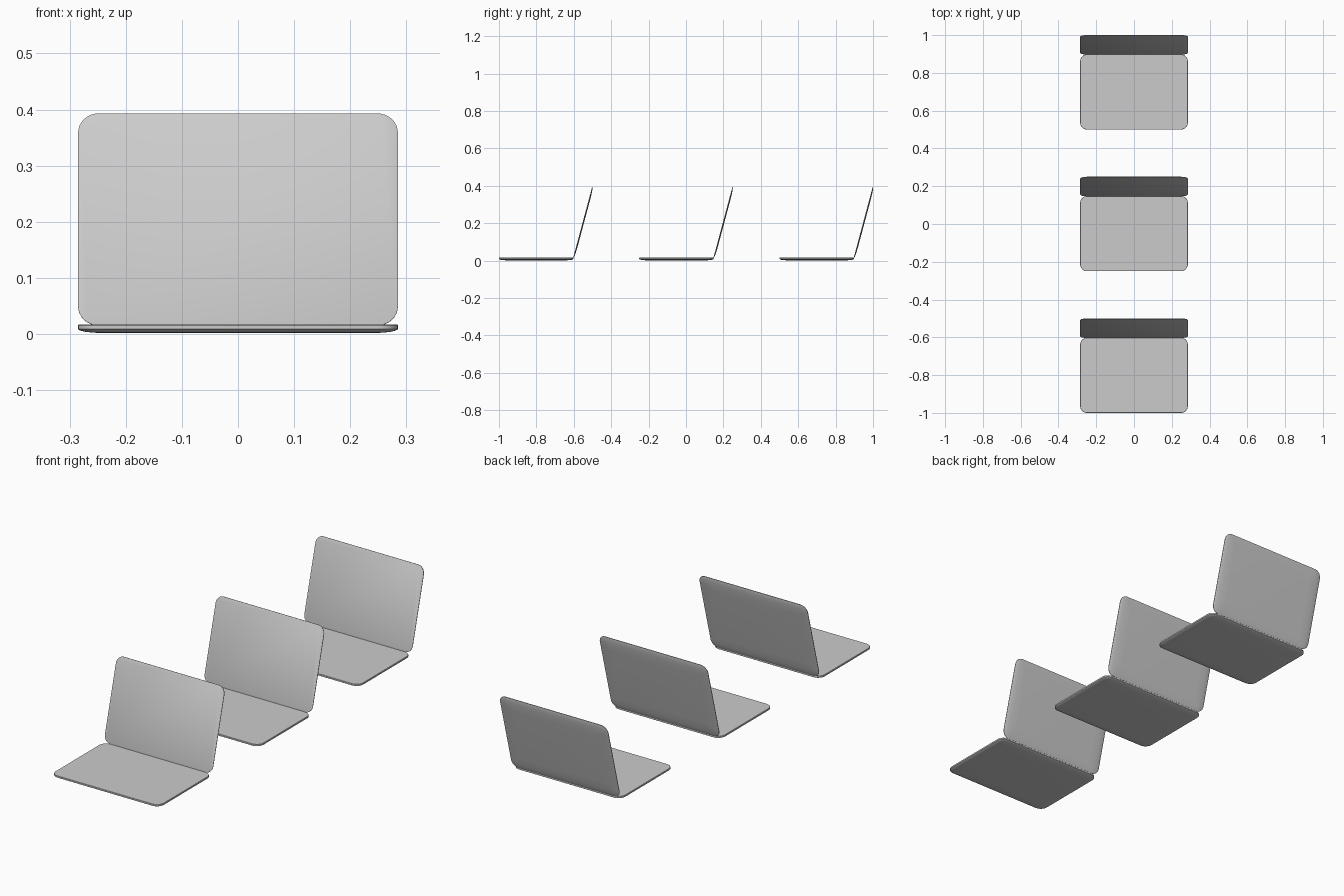
import bpy, bmesh, math

if "Cube" in bpy.data.objects:
    bpy.data.objects.remove(bpy.data.objects["Cube"])

W = 0.57          # panel width
CORNER = 0.036    # outline corner radius
SEG = 8           # segments per corner


def outline(length, inset):
    """Rounded rectangle, centred in x, running from y=0 to y=length."""
    r = max(CORNER - inset * 0.6, 0.012)
    hx, y0, y1 = W / 2 - inset, inset, length - inset
    corners = [(hx - r, y1 - r, 0), (-hx + r, y1 - r, 90),
               (-hx + r, y0 + r, 180), (hx - r, y0 + r, 270)]
    pts = []
    for cx, cy, start in corners:
        for i in range(SEG + 1):
            a = math.radians(start + 90 * i / SEG)
            pts.append((cx + r * math.cos(a), cy + r * math.sin(a)))
    return pts


def panel(name, length, rings, location, tilt=0):
    """Flat top at z=0, with stacked (inset, depth) rings forming the domed back."""
    bm = bmesh.new()
    loops = [[bm.verts.new((x, y, -d)) for x, y in outline(length, inset)]
             for inset, d in rings]
    n = len(loops[0])
    bm.faces.new(loops[0])
    bm.faces.new(loops[-1][::-1])
    for a, b in zip(loops, loops[1:]):
        for i in range(n):
            j = (i + 1) % n
            bm.faces.new((a[j], a[i], b[i], b[j]))
    bmesh.ops.recalc_face_normals(bm, faces=bm.faces)
    mesh = bpy.data.meshes.new(name)
    bm.to_mesh(mesh)
    bm.free()
    ob = bpy.data.objects.new(name, mesh)
    ob.location = location
    ob.rotation_euler = (math.radians(tilt), 0, 0)
    bpy.context.collection.objects.link(ob)
    bpy.ops.object.select_all(action='DESELECT')
    ob.select_set(True)
    bpy.context.view_layer.objects.active = ob
    bpy.ops.object.shade_smooth_by_angle(angle=math.radians(40))
    return ob


BASE_RINGS = [(0.001, 0), (0, 0.001), (0, 0.008), (0.004, 0.0105),
              (0.012, 0.0125), (0.025, 0.014), (0.045, 0.015)]
LID_RINGS = [(0.001, 0), (0, 0.0005), (0, 0.0025), (0.005, 0.004),
             (0.015, 0.0055), (0.03, 0.0068), (0.06, 0.0078)]

# three open laptops in a row
for k, y in enumerate((-0.75, 0, 0.75), 1):
    # flat keyboard half
    panel(f"laptop_base_{k}", 0.398, BASE_RINGS, (0, y - 0.25, 0.0165))
    # leaning screen half, hinged at the back edge of the base
    panel(f"laptop_lid_{k}", 0.391, LID_RINGS, (0, y + 0.1465, 0.0155), tilt=75)
